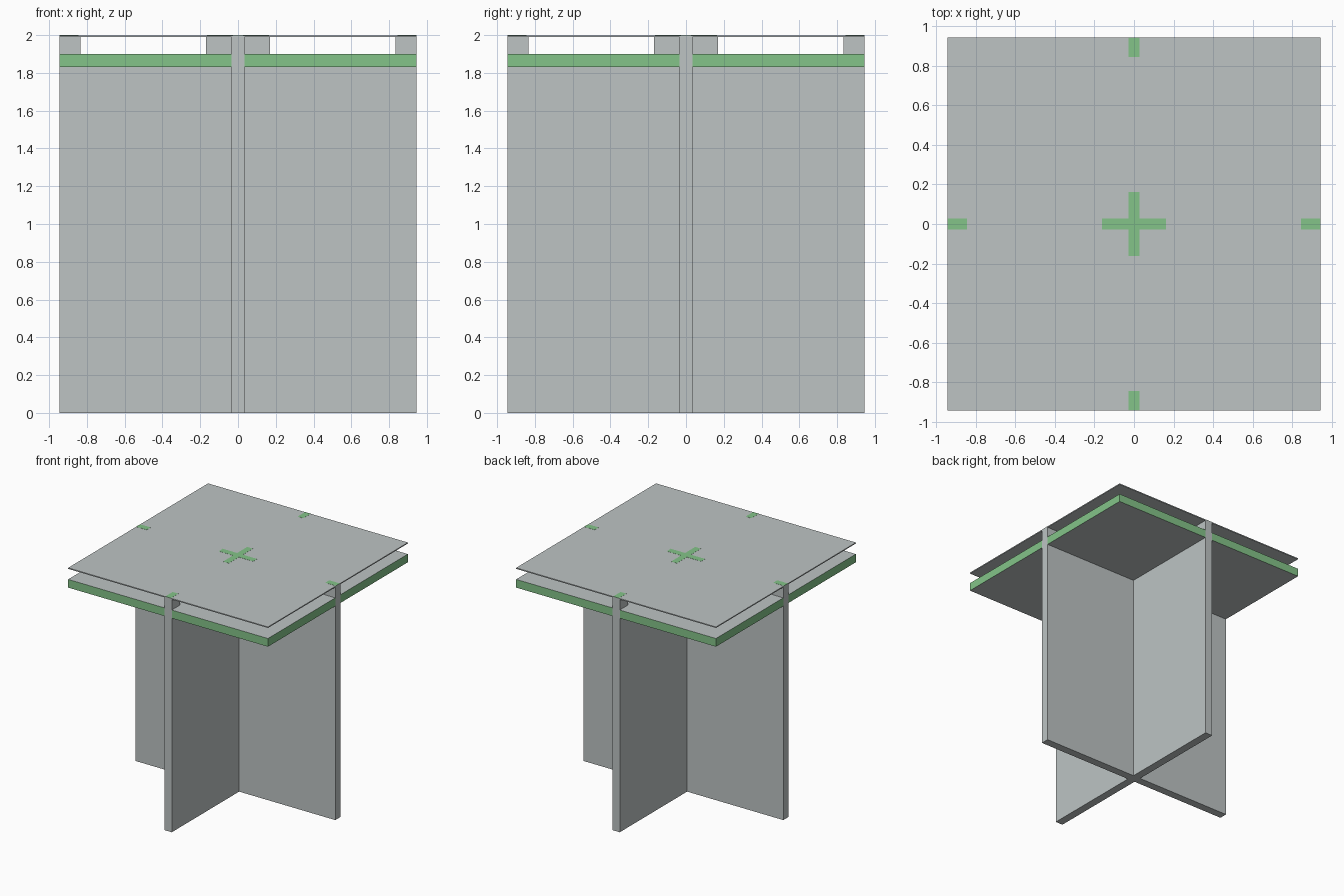
import bpy, bmesh
from math import pi
from mathutils import Matrix, Vector

cube = bpy.data.objects.get("Cube")
if cube:
    bpy.data.objects.remove(cube, do_unlink=True)

HALF = 0.945      # half width of the table
T = 0.035         # half thickness of the leg panels
CORE = 0.17       # half width of the centre tab
TAB = 0.833       # inner end of the edge tabs
BOARD_Z, BOARD_H = 1.83, 0.07
SHEET_Z, SHEET_H = 1.99, 0.009


def material(name, rgb):
    mat = bpy.data.materials.new(name)
    mat.use_nodes = True
    mat.diffuse_color = (*rgb, 1)
    mat.node_tree.nodes["Principled BSDF"].inputs["Base Color"].default_value = (*rgb, 1)
    return mat


grey = material("grey", (0.51, 0.55, 0.55))
green = material("green", (0.23, 0.55, 0.25))


def extrude_faces(name, outlines, offset, mats, matrix=Matrix()):
    """Extrude flat outlines along an offset; upright sides take the last material."""
    bm = bmesh.new()
    for outline in outlines:
        bm.faces.new([bm.verts.new(p) for p in outline])
    bmesh.ops.remove_doubles(bm, verts=bm.verts, dist=0.0001)
    grown = bmesh.ops.extrude_face_region(bm, geom=bm.faces[:], use_keep_orig=True)
    moved = [g for g in grown["geom"] if isinstance(g, bmesh.types.BMVert)]
    bmesh.ops.translate(bm, verts=moved, vec=offset)
    bmesh.ops.transform(bm, matrix=matrix, verts=bm.verts)
    bmesh.ops.recalc_face_normals(bm, faces=bm.faces)
    for f in bm.faces:
        f.material_index = len(mats) - 1 if abs(f.normal.z) < 0.5 else 0
    mesh = bpy.data.meshes.new(name)
    bm.to_mesh(mesh)
    bm.free()
    for m in mats:
        mesh.materials.append(m)
    obj = bpy.data.objects.new(name, mesh)
    bpy.context.collection.objects.link(obj)
    return obj


def rect(x0, x1, y0, y1, z):
    return [Vector(p) for p in ((x0, y0, z), (x1, y0, z), (x1, y1, z), (x0, y1, z))]


def mirrored(half):
    return half + [(-x, z) for x, z in reversed(half)]


# Crossed leg panels, halved together at the middle, with tabs along the top
tabs = [(HALF, 0), (HALF, SHEET_Z), (TAB, SHEET_Z), (TAB, BOARD_Z),
        (CORE, BOARD_Z), (CORE, SHEET_Z)]
lower_slot = mirrored([(T, 1), (T, 0)] + tabs)
upper_slot = mirrored(tabs + [(T, SHEET_Z), (T, 1)])
for name, profile, turn in (("wide_leg_panel", lower_slot, 0),
                            ("deep_leg_panel", upper_slot, pi / 2)):
    outline = [(x, -T, z) for x, z in profile]
    extrude_faces(name, [outline], (0, 2 * T, 0), [grey], Matrix.Rotation(turn, 4, "Z"))

# Lower board, four equal quarters notched around the tabs
quarter = [(CORE, 0), (TAB, 0), (TAB, T), (HALF, T), (HALF, HALF), (T, HALF),
           (T, TAB), (0, TAB), (0, CORE), (T, CORE), (T, T), (CORE, T)]
turns = [Matrix.Rotation(i * pi / 2, 4, "Z") for i in range(4)]
quarters = [[r @ Vector((x, y, BOARD_Z)) for x, y in quarter] for r in turns]
extrude_faces("lower_board", quarters, (0, 0, BOARD_H), [grey, green])

# Thin top sheet
extrude_faces("top_sheet", [rect(-HALF, HALF, -HALF, HALF, SHEET_Z)],
              (0, 0, SHEET_H), [grey])

# Green tab ends showing in the top: a centre cross and four edge bars
W, Z = 0.027, SHEET_Z + SHEET_H - 0.002
arm = rect(W, 0.163, -W, W, Z)
bar = rect(0.845, HALF, -W, W, Z)
inlays = [rect(-W, W, -W, W, Z)]
inlays += [[r @ p for p in shape] for r in turns for shape in (arm, bar)]
extrude_faces("tab_inlays", inlays, (0, 0, 0.003), [green])
